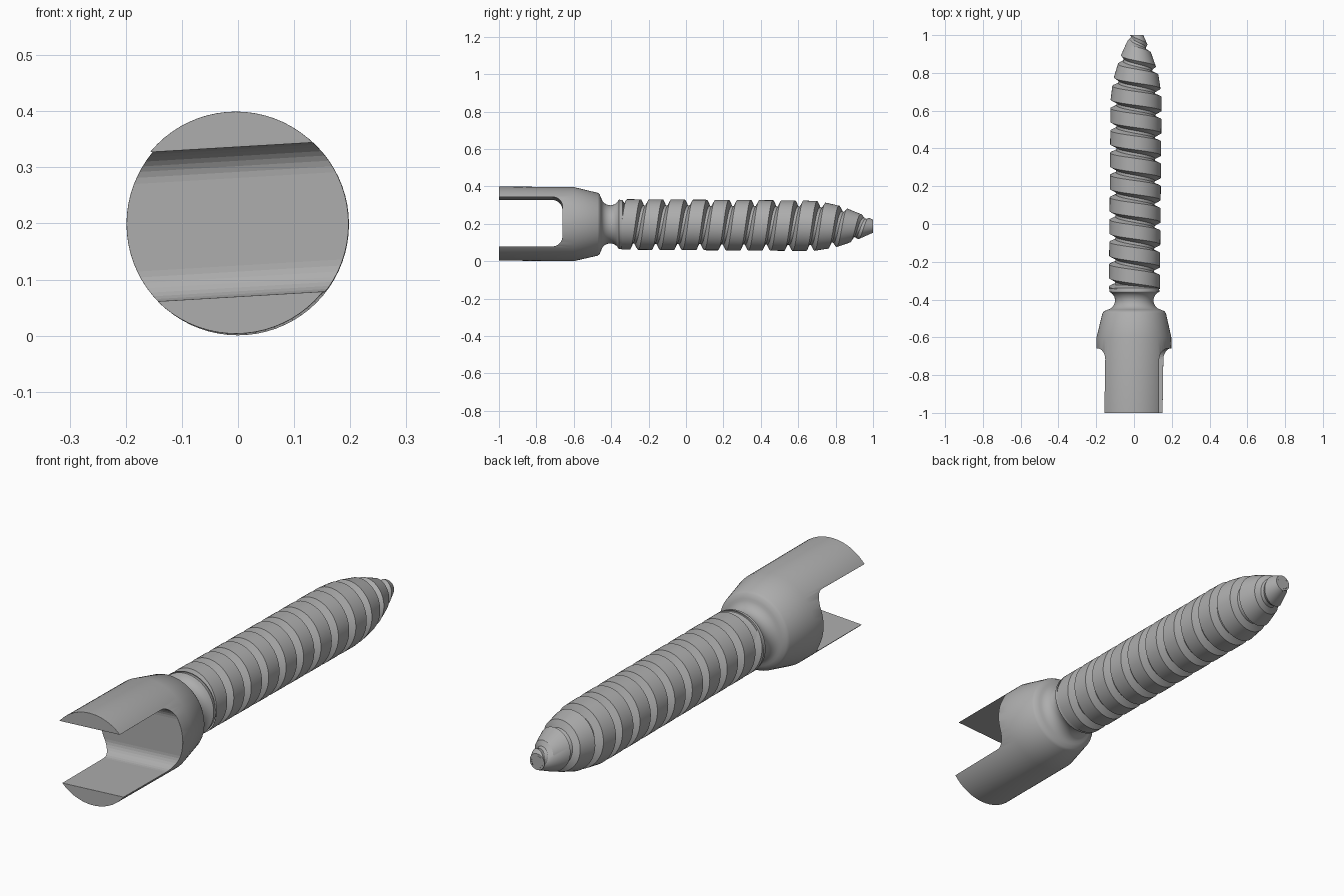
import bpy, bmesh, math
from mathutils import Matrix

cube = bpy.data.objects.get("Cube")
if cube:
    bpy.data.objects.remove(cube)

AXIS_Z = 0.2
metal = bpy.data.materials.new("brushed_grey_metal")
metal.use_nodes = True
grey = (0.42, 0.42, 0.42, 1)
metal.diffuse_color = grey
metal.node_tree.nodes["Principled BSDF"].inputs["Base Color"].default_value = grey


def place(r, a, y):
    """Point at radius r and angle a around the slightly leaning shaft axis."""
    lean = y + 0.8
    return (r * math.cos(a) + 0.009 * lean - 0.002, y,
            r * math.sin(a) + AXIS_Z - 0.007 * lean)


def finish(name, bm):
    bmesh.ops.remove_doubles(bm, verts=bm.verts, dist=1e-5)
    bmesh.ops.recalc_face_normals(bm, faces=bm.faces)
    mesh = bpy.data.meshes.new(name)
    bm.to_mesh(mesh)
    bm.free()
    mesh.materials.append(metal)
    obj = bpy.data.objects.new(name, mesh)
    bpy.context.collection.objects.link(obj)
    return obj


def smooth(obj, degrees):
    bpy.ops.object.select_all(action="DESELECT")
    obj.select_set(True)
    bpy.context.view_layer.objects.active = obj
    bpy.ops.object.shade_smooth_by_angle(angle=math.radians(degrees))


def lathe(name, profile, n=72):
    """Closed solid of revolution from (y, radius) pairs."""
    bm = bmesh.new()
    rings = [[bm.verts.new(place(r, math.tau * i / n, y)) for i in range(n)]
             for y, r in profile]
    for a, b in zip(rings, rings[1:]):
        for i in range(n):
            j = (i + 1) % n
            bm.faces.new((a[i], a[j], b[j], b[i]))
    bm.faces.new(rings[0])
    bm.faces.new(rings[-1])
    return finish(name, bm)


def lerp_profile(profile, y):
    for (y0, r0), (y1, r1) in zip(profile, profile[1:]):
        if y <= y1:
            return r0 + (r1 - r0) * (y - y0) / (y1 - y0)
    return profile[-1][1]


# Forked head with a waisted neck
neck = [(-0.405 - 0.05 * math.cos(t), 0.152 - 0.05 * math.sin(t))
        for t in [math.pi * k / 16 for k in range(1, 15)]]
head = lathe("forked_head", [(-1, 0.198), (-0.6, 0.198), (-0.472, 0.168),
                             (-0.462, 0.16)] + neck + [(-0.34, 0.13), (-0.32, 0.1)])

# Slot cutter: rounded channel, turned a little around the shaft
HALF, FLOOR, R = 0.133, -0.66, 0.055
corner = [(FLOOR - R + R * math.cos(t), HALF - R + R * math.sin(t))
          for t in [math.pi / 2 * k / 8 for k in range(9)]]
outline = [(-1.2, -HALF)] + [(y, -z) for y, z in reversed(corner)] + corner + [(-1.2, HALF)]
bm = bmesh.new()
face = bm.faces.new([bm.verts.new((-0.4, y, z)) for y, z in outline])
side = bmesh.ops.extrude_face_region(bm, geom=[face])["geom"]
bmesh.ops.translate(bm, vec=(0.8, 0, 0),
                    verts=[g for g in side if isinstance(g, bmesh.types.BMVert)])
bm.transform(Matrix.Translation((0, 0, AXIS_Z + 0.003)) @ Matrix.Rotation(math.radians(-3.4), 4, "Y"))
cutter = finish("slot_cutter", bm)
cutter.hide_render = True
cutter.hide_set(True)

cut = head.modifiers.new("slot", "BOOLEAN")
cut.object = cutter
cut.solver = "EXACT"
soft = head.modifiers.new("soft_edges", "BEVEL")
soft.width = 0.01
soft.segments = 3
soft.limit_method = "ANGLE"
soft.angle_limit = math.radians(50)
smooth(head, 35)

# Threaded shaft: one groove profile swept along a helix
START, END, PITCH, N = -0.345, 1.0, 0.118, 64
crest = [(START, 0.135), (0.68, 0.135), (0.8, 0.115), (0.9, 0.08), (END, 0.035)]
groove = [(0, 1), (0.62, 1), (0.74, 0.76), (0.86, 0.76)]
bm = bmesh.new()
steps = int((END - START) / PITCH + 2) * N
strips = []
for i in range(steps):
    strip = []
    for phase, depth in groove:
        y = START + PITCH * (i / N - 1 + phase)
        y = min(max(y, START), END)
        strip.append(bm.verts.new(place(lerp_profile(crest, y) * depth, math.tau * i / N, y)))
    strips.append(strip)
for i in range(steps - 1):
    a, b = list(strips[i]), list(strips[i + 1])
    if i + N + 1 < steps:
        a.append(strips[i + N][0])
        b.append(strips[i + N + 1][0])
    for k in range(len(a) - 1):
        bm.faces.new((a[k], b[k], b[k + 1], a[k + 1]))
bmesh.ops.dissolve_degenerate(bm, dist=1e-5, edges=bm.edges)
thread = finish("screw_thread", bm)
smooth(thread, 30)

# Solid core that closes the thread at both ends
core = lathe("screw_core", [(y, r * 0.75) for y, r in crest], 48)
smooth(core, 30)
